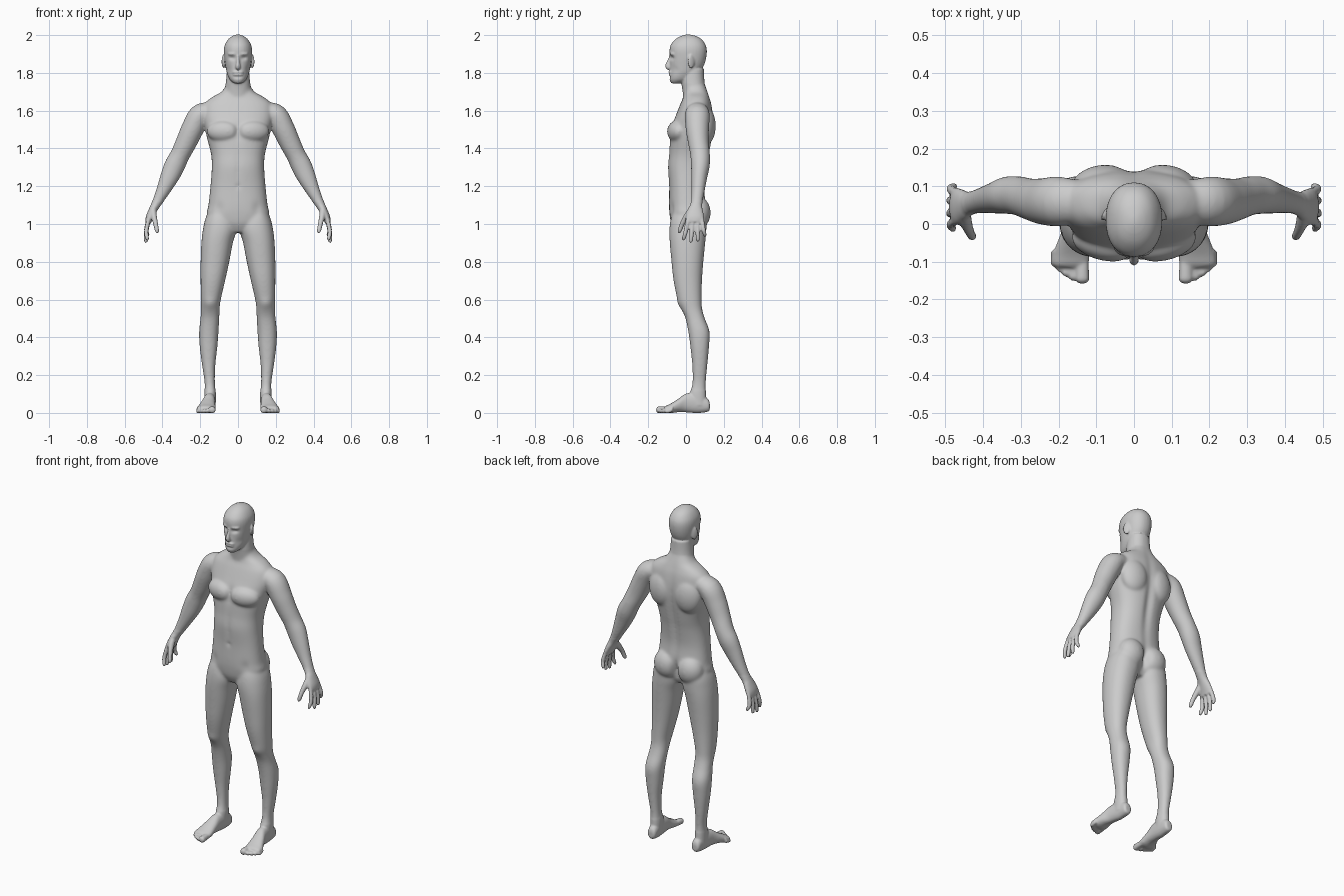
import bpy, bmesh, math
from mathutils import Vector, Matrix

bm = bmesh.new()
SIDES = 32


def smooth_rows(rows, steps=5):
    """Catmull-Rom interpolation between rows of numbers."""
    out = []
    n = len(rows)
    for i in range(n - 1):
        p = [rows[max(i - 1, 0)], rows[i], rows[i + 1], rows[min(i + 2, n - 1)]]
        for k in range(steps):
            t = k / steps
            out.append([0.5 * (2 * b + (c - a) * t + (2 * a - 5 * b + 4 * c - d) * t * t
                               + (3 * b - a - 3 * c + d) * t ** 3) for a, b, c, d in zip(*p)])
    return out + [list(rows[-1])]


def skin(rings):
    """Closed surface through rings of points."""
    vs = [[bm.verts.new(p) for p in r] for r in rings]
    n = len(vs[0])
    for a, b in zip(vs, vs[1:]):
        for j in range(n):
            bm.faces.new((a[j], a[(j + 1) % n], b[(j + 1) % n], b[j]))
    bm.faces.new(vs[0])
    bm.faces.new(vs[-1])


def unit_ring(power=2.0):
    pts = []
    for j in range(SIDES):
        a = 2 * math.pi * j / SIDES
        c, s = math.cos(a), math.sin(a)
        pts.append((math.copysign(abs(c) ** (2 / power), c), math.copysign(abs(s) ** (2 / power), s)))
    return pts


def slices(rows, axis='z', power=2.2, sides=(1,)):
    """Rows are (level, x0, x1, v0, v1); v is y for axis z and z for axis y."""
    for m in sides:
        rings = []
        for h, x0, x1, v0, v1 in smooth_rows(rows):
            ring = []
            for c, s in unit_ring(power):
                x = m * ((x0 + x1) / 2 + c * (x1 - x0) / 2)
                v = (v0 + v1) / 2 + s * (v1 - v0) / 2
                ring.append((x, v, h) if axis == 'z' else (x, h, v))
            rings.append(ring)
        skin(rings)


def centred(rows, power=2.2):
    slices([(z, -w, w, f, b) for z, w, f, b in rows], power=power)


def tube(rows, sides=(1, -1)):
    """Rows are (x, y, z, radius across, radius along y)."""
    rows = smooth_rows(rows)
    for m in sides:
        rings = []
        for i, (x, y, z, a, b) in enumerate(rows):
            t = (Vector(rows[min(i + 1, len(rows) - 1)][:3]) - Vector(rows[max(i - 1, 0)][:3])).normalized()
            v = (Vector((0, 1, 0)) - t * t.y).normalized()
            u = t.cross(v)
            pts = [Vector((x, y, z)) + u * (c * a) + v * (s * b) for c, s in unit_ring()]
            rings.append([(m * p.x, p.y, p.z) for p in pts])
        skin(rings)


def blob(c, r, tilt=0):
    for m in (1, -1):
        mat = (Matrix.Translation((m * c[0], c[1], c[2])) @ Matrix.Rotation(m * tilt, 4, 'Z')
               @ Matrix.Diagonal((*r, 1)))
        bmesh.ops.create_uvsphere(bm, u_segments=24, v_segments=16, radius=1, matrix=mat)


# torso
centred([(.955, .05, -.055, .06), (1.0, .13, -.078, .09), (1.05, .165, -.087, .10), (1.1, .157, -.09, .105),
         (1.2, .146, -.09, .098), (1.3, .139, -.096, .11), (1.37, .143, -.09, .124), (1.45, .163, -.085, .138),
         (1.52, .178, -.075, .145), (1.58, .188, -.052, .143), (1.635, .178, -.03, .135),
         (1.67, .14, -.015, .125), (1.7, .088, -.01, .115), (1.74, .06, -.01, .10)], 2.4)
# neck
centred([(1.62, .07, -.01, .12), (1.7, .07, -.018, .107), (1.76, .063, -.025, .098), (1.82, .058, -.02, .095)])
# chest, shoulder blades, buttocks
blob((.082, -.052, 1.49), (.086, .045, .056), .25)
blob((.09, .108, 1.52), (.078, .048, .10), -.2)
blob((.075, .065, 1.06), (.08, .066, .085))

# head
centred([(1.745, .022, -.078, -.03), (1.765, .044, -.087, .03), (1.80, .059, -.086, .07), (1.84, .067, -.085, .095),
         (1.88, .073, -.085, .107), (1.92, .075, -.087, .11), (1.95, .069, -.08, .103),
         (1.978, .052, -.056, .083), (1.995, .03, -.027, .053), (2.003, .008, 0, .02)])
# nose, lips, brows, ears
tube([(0, -.08, 1.895, .006, .008), (0, -.088, 1.865, .008, .011), (0, -.096, 1.84, .012, .014),
      (0, -.093, 1.828, .013, .013), (0, -.085, 1.822, .007, .007)], (1,))
blob((.012, -.084, 1.803), (.02, .01, .006), .3)
blob((.011, -.083, 1.791), (.018, .01, .006), .3)
blob((.03, -.073, 1.9), (.026, .012, .008), .35)
blob((.076, .027, 1.86), (.007, .02, .037), .5)

# legs
slices([(1.1, .03, .14, -.06, .09), (1.03, .015, .172, -.08, .108), (.97, .008, .186, -.088, .108),
        (.9, .027, .194, -.086, .102), (.8, .046, .198, -.077, .092), (.7, .068, .198, -.066, .085),
        (.6, .091, .197, -.045, .083), (.55, .097, .196, -.024, .086), (.5, .099, .199, -.003, .1),
        (.43, .103, .206, .012, .125), (.35, .109, .203, .023, .122), (.25, .12, .19, .033, .113),
        (.16, .122, .177, .034, .105), (.1, .117, .178, .02, .106), (.04, .118, .178, .02, .108)],
       sides=(1, -1))
# feet
slices([(.126, .132, .16, .02, .05), (.115, .12, .171, .006, .075), (.06, .118, .177, -.001, .105),
        (0, .12, .185, .003, .102), (-.04, .12, .2, .004, .075), (-.08, .118, .215, -.001, .05),
        (-.105, .121, .217, .003, .038), (-.115, .13, .205, .01, .03)], 'y', sides=(1, -1))
# toes
for x, tip, r in ((.137, -.158, .0175), (.162, -.15, .0115), (.18, -.14, .011), (.196, -.128, .0105), (.211, -.114, .01)):
    slices([(tip, x - r * .45, x + r * .45, .008, r * 1.3), (tip + .008, x - r, x + r, -.001, r * 1.9),
            (tip + .025, x - r, x + r, 0, r * 2), (-.07, x - r * .9, x + r * .9, .006, .035)], 'y', sides=(1, -1))

# arms and palms
tube([(.14, .06, 1.6, .045, .055), (.2, .06, 1.577, .059, .066), (.24, .06, 1.505, .06, .062),
      (.275, .066, 1.43, .056, .055), (.307, .075, 1.365, .052, .052), (.335, .076, 1.31, .055, .05),
      (.362, .07, 1.25, .05, .043), (.4, .063, 1.17, .036, .035), (.434, .055, 1.105, .025, .031),
      (.45, .05, 1.075, .022, .04), (.468, .047, 1.035, .02, .049), (.475, .047, 1.008, .016, .046)])
# fingers: base y, tip (x, y, z)
for by, tx, ty, tz in ((.011, .48, -.012, .912), (.036, .488, .026, .9), (.061, .487, .063, .906), (.083, .478, .1, .932)):
    mid = (1.02 * .45 + tz * .55)
    tube([(.472, by, 1.03, .011, .012), (.486, by * .45 + ty * .55, mid, .0115, .0115),
          (tx, ty, tz + .01, .0095, .0095), (tx, ty, tz, .004, .004)])
# thumb
tube([(.448, .04, 1.085, .015, .018), (.446, .008, 1.045, .016, .018), (.437, -.018, 1.005, .013, .013),
      (.429, -.033, .965, .011, .011), (.427, -.036, .951, .005, .005)])

# fuse all parts into one continuous skin
bmesh.ops.recalc_face_normals(bm, faces=bm.faces)
mesh = bpy.data.meshes.new("body")
bm.to_mesh(mesh)
bm.free()
body = bpy.data.objects.new("body", mesh)
bpy.context.collection.objects.link(body)
rm = body.modifiers.new("fuse", 'REMESH')
rm.mode = 'VOXEL'
rm.voxel_size = .005
dg = bpy.context.evaluated_depsgraph_get()
fused = bpy.data.meshes.new_from_object(body.evaluated_get(dg))
body.modifiers.clear()
body.data = fused

# sculpted dents and bumps: centre, radii, push (mirrored in x)
strokes = [((.031, -.08, 1.879), (.018, .03, .010), -.0),
           ((.031, -.08, 1.879), (.018, .03, .010), .011),   # eye sockets
           ((0, -.09, 1.797), (.024, .02, .004), .005),      # mouth
           ((0, -.085, 1.779), (.02, .02, .006), .005),      # under the lip
           ((.05, -.055, 1.815), (.018, .03, .02), .006),    # cheeks
           ((0, .13, 1.36), (.02, .05, .24), -.014),         # spine
           ((0, .12, 1.03), (.016, .05, .06), -.03),         # buttock cleft
           ((0, -.09, 1.5), (.016, .03, .06), .009),         # breastbone
           ((0, -.095, 1.3), (.012, .03, .09), .005),        # belly line
           ((0, -.095, 1.2), (.009, .03, .01), .008),        # navel
           ((.1, -.08, 1.08), (.02, .04, .03), .006),        # groin
           ((.148, -.035, .575), (.028, .03, .03), -.007)]   # kneecaps
for v in fused.vertices:
    x, y, z = abs(v.co.x), v.co.y, v.co.z
    for c, r, push in strokes:
        e = ((x - c[0]) / r[0]) ** 2 + ((y - c[1]) / r[1]) ** 2 + ((z - c[2]) / r[2]) ** 2
        if e < 6:
            v.co.y += push * math.exp(-e)

# blend the large forms strongly, keep head, hands and feet crisp
soft = body.vertex_groups.new(name="large_forms")
soft.add([v.index for v in fused.vertices
          if .12 < v.co.z < 1.74 and not (abs(v.co.x) > .39 and v.co.z < 1.12)], 1, 'REPLACE')
blend = body.modifiers.new("blend", 'SMOOTH')
blend.factor, blend.iterations, blend.vertex_group = .5, 30, soft.name
fine = body.modifiers.new("fine", 'SMOOTH')
fine.factor, fine.iterations = .5, 4
fused.shade_smooth()
